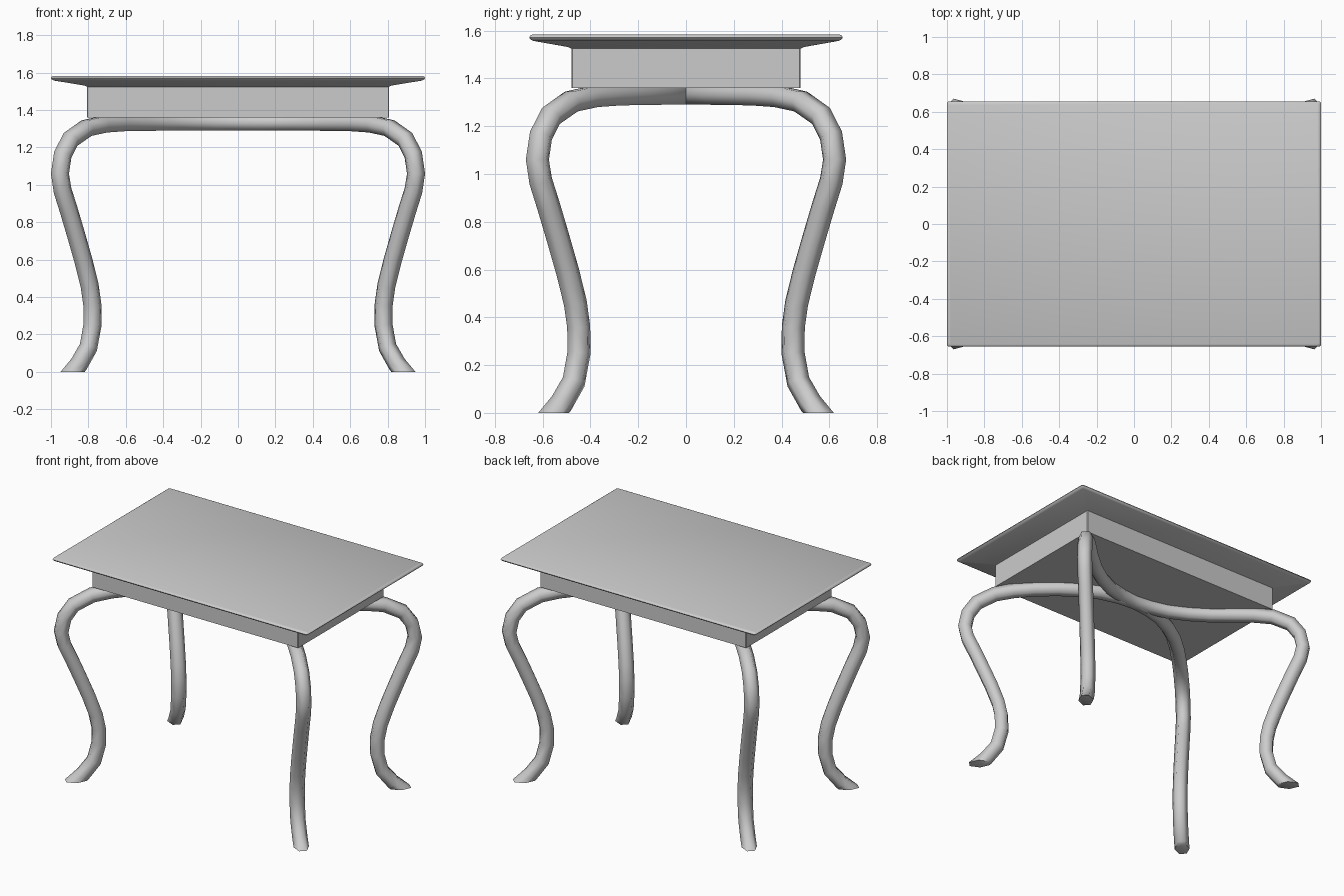
import bpy, bmesh, math
from mathutils import Vector

if "Cube" in bpy.data.objects:
    bpy.data.objects.remove(bpy.data.objects["Cube"])


def make_object(name, rings, cap_start=True, cap_end=True, angle=40):
    """Loft a list of equal-length point rings into a mesh object."""
    bm = bmesh.new()
    loops = [[bm.verts.new(p) for p in ring] for ring in rings]
    n = len(loops[0])
    for a, b in zip(loops, loops[1:]):
        for i in range(n):
            j = (i + 1) % n
            bm.faces.new((a[i], a[j], b[j], b[i]))
    if cap_start:
        bm.faces.new(loops[0][::-1])
    if cap_end:
        bm.faces.new(loops[-1])
    bmesh.ops.recalc_face_normals(bm, faces=bm.faces)
    mesh = bpy.data.meshes.new(name)
    bm.to_mesh(mesh)
    bm.free()
    ob = bpy.data.objects.new(name, mesh)
    bpy.context.collection.objects.link(ob)
    bpy.ops.object.select_all(action='DESELECT')
    ob.select_set(True)
    bpy.context.view_layer.objects.active = ob
    bpy.ops.object.shade_smooth_by_angle(angle=math.radians(angle))
    return ob


def rect(hx, hy, z, c=0.008):
    """Rectangle with small clipped corners."""
    return [(hx - c, -hy, z), (hx, -hy + c, z), (hx, hy - c, z), (hx - c, hy, z),
            (-hx + c, hy, z), (-hx, hy - c, z), (-hx, -hy + c, z), (-hx + c, -hy, z)]


# Apron box under the top
make_object("apron", [rect(0.808, 0.48, z, 0.004) for z in (1.36, 1.535)], angle=30)

# Table top: thin edge, underside sloping in to the apron
profile = [(0.808, 0.480, 1.524), (0.822, 0.493, 1.531), (0.982, 0.640, 1.557),
           (0.996, 0.652, 1.564), (1.0, 0.656, 1.571), (0.996, 0.652, 1.579),
           (0.988, 0.644, 1.583)]
make_object("table_top", [rect(*p) for p in profile], angle=50)

# Leg path: from the centre crossing, out to the corner, then the S-curve to the floor
path = [(0, 0, 1.334), (0.12, 0.012, 1.334), (0.25, 0.045, 1.334), (0.38, 0.11, 1.333),
        (0.50, 0.19, 1.332), (0.62, 0.293, 1.330), (0.72, 0.39, 1.323)]
path += [(x, x - 0.33, z) for x, z in [
    (0.81, 1.303), (0.895, 1.243), (0.937, 1.16), (0.952, 1.06), (0.938, 0.97),
    (0.905, 0.865), (0.865, 0.73), (0.825, 0.59), (0.793, 0.46), (0.779, 0.36),
    (0.778, 0.25), (0.80, 0.13), (0.851, 0.04), (0.884, 0)]]
path = [Vector(p) for p in path]

R, SIDES = 0.05, 6
side_ref = Vector((1, -1, 0))
rings = []
for i, p in enumerate(path):
    t = (path[min(i + 1, len(path) - 1)] - path[max(i - 1, 0)]).normalized()
    if i == 0:
        t = Vector((1, 0, 0))
    u = (side_ref - t * side_ref.dot(t)).normalized()
    v = t.cross(u)
    ring = []
    for k in range(SIDES):
        a = 2 * math.pi * k / SIDES
        q = p + R * (u * math.cos(a) + v * math.sin(a))
        if i == len(path) - 1:          # foot cut level with the floor
            q = q - t * (q.z / t.z)
        ring.append(q)
    rings.append(ring)

legs = make_object("crossed_legs", rings, cap_start=False, angle=62)
mirror = legs.modifiers.new("four_legs", 'MIRROR')
mirror.use_axis = (True, True, False)
mirror.merge_threshold = 0.0005
